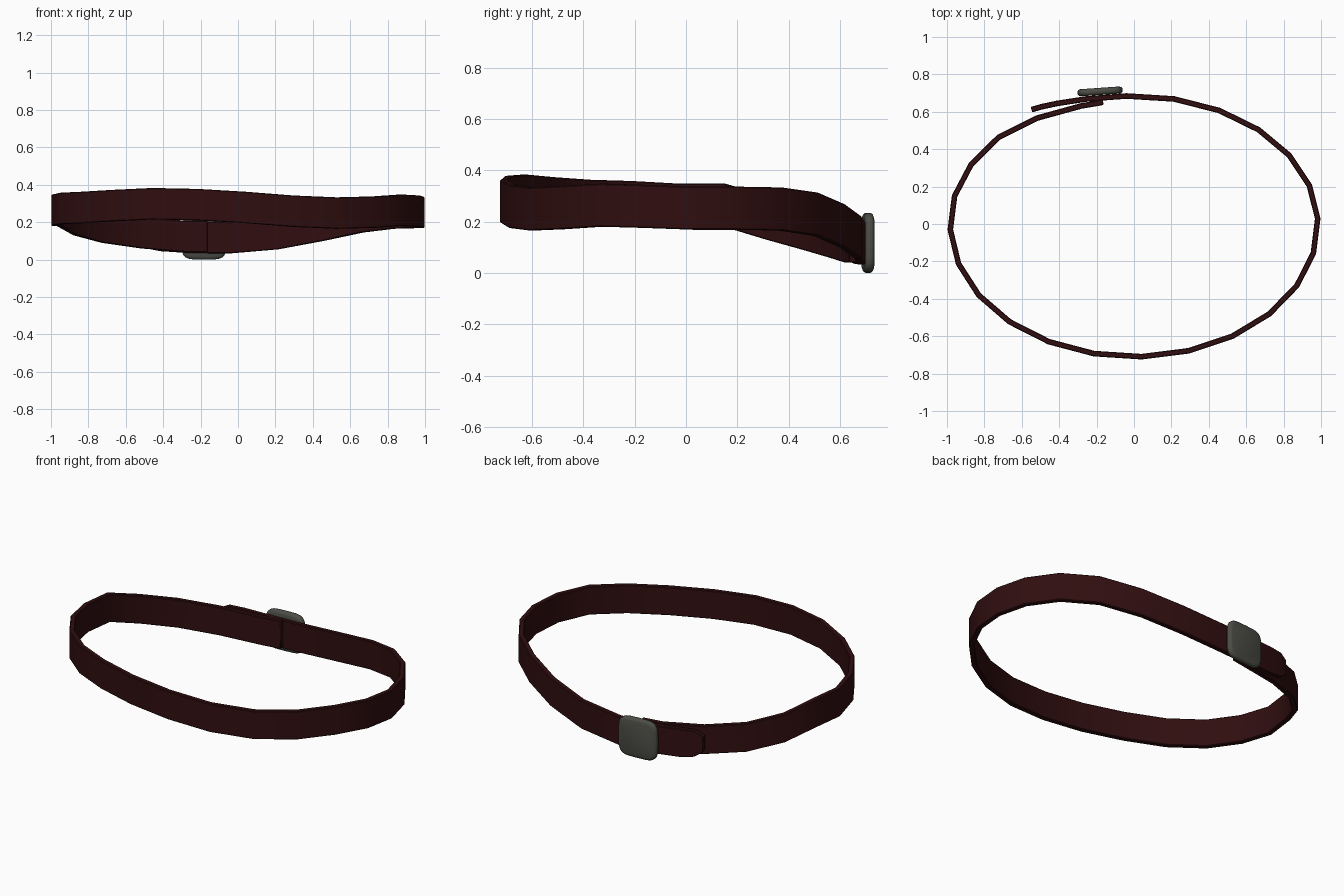
import bpy
from math import cos, sin, radians, pi, copysign
from mathutils import Vector, Matrix

cube = bpy.data.objects.get("Cube")
if cube:
    bpy.data.objects.remove(cube, do_unlink=True)


def material(name, colour):
    mat = bpy.data.materials.new(name)
    mat.use_nodes = True
    mat.diffuse_color = (*colour, 1)
    node = next(n for n in mat.node_tree.nodes if n.type == 'BSDF_PRINCIPLED')
    node.inputs["Base Color"].default_value = (*colour, 1)
    return mat


def loft(name, rings, mat, angle):
    """Skin a row of equal closed rings and cap both ends."""
    count = len(rings[0])
    faces = [tuple(range(count))[::-1]]
    for r in range(len(rings) - 1):
        a, b = r * count, (r + 1) * count
        for i in range(count):
            j = (i + 1) % count
            faces.append((a + i, a + j, b + j, b + i))
    last = (len(rings) - 1) * count
    faces.append(tuple(range(last, last + count)))
    mesh = bpy.data.meshes.new(name)
    mesh.from_pydata([p for ring in rings for p in ring], [], faces)
    mesh.materials.append(mat)
    obj = bpy.data.objects.new(name, mesh)
    bpy.context.collection.objects.link(obj)
    bpy.ops.object.select_all(action='DESELECT')
    obj.select_set(True)
    bpy.context.view_layer.objects.active = obj
    bpy.ops.object.mode_set(mode='EDIT')
    bpy.ops.mesh.select_all(action='SELECT')
    bpy.ops.mesh.normals_make_consistent(inside=False)
    bpy.ops.object.mode_set(mode='OBJECT')
    bpy.ops.object.shade_smooth_by_angle(angle=radians(angle))
    return obj


leather = material("dark red leather", (0.030, 0.0045, 0.005))
metal = material("dull grey metal", (0.072, 0.075, 0.061))

# Strap: an oval path in even steps, overlapping itself at the back
WIDTH, THICK = 0.168, 0.03
step_heights = [.04, .06, .09, .13, .18, .18, .19, .195, .205, .215, .21, .195,
                .175, .165, .17, .18, .175, .168, .168, .165, .145, .10, .055, .033]
# each station: angle, spread from the oval, lower edge height, width factor
stations = [(100, .965, .04, 1)]
for k, height in enumerate(step_heights):
    spread = {0: .965, 1: .98}.get(k, 1)
    stations.append((107.4 + 15 * k, spread, height, 1))
# outer tail with a rounded tip
stations += [(465, 1.01, .035, 1), (474, 1.03, .045, 1),
             (479, 1.045, .055, .92), (482, 1.052, .062, .55)]


def path_point(angle, spread):
    t = radians(angle)
    depth = .685 if sin(t) > 0 else .71
    return Vector((.983 * spread * cos(t), depth * spread * sin(t), 0))


points = [path_point(s[0], s[1]) for s in stations]
rings = []
for i, (angle, spread, low, factor) in enumerate(stations):
    along = points[min(i + 1, len(points) - 1)] - points[max(i - 1, 0)]
    out = Vector((along.y, -along.x, 0)).normalized() * THICK / 2
    middle = points[i] + Vector((0, 0, low + WIDTH / 2))
    up = Vector((0, 0, WIDTH / 2 * factor))
    rings.append([middle - out - up, middle + out - up,
                  middle + out + up, middle - out + up])
strap = loft("belt_strap", rings, leather, 40)
bevel = strap.modifiers.new("soft_edges", 'BEVEL')
bevel.width = .004
bevel.segments = 1
bevel.limit_method = 'ANGLE'
bevel.angle_limit = radians(50)


# Buckle: a rounded square plate with softened rims
def rounded(value):
    return copysign(abs(value) ** .45, value)


outline = [(rounded(cos(2 * pi * i / 32)), rounded(sin(2 * pi * i / 32)))
           for i in range(32)]
layers = [(-.019, .86), (-.015, .95), (-.008, 1), (.008, 1), (.015, .95), (.019, .86)]
rings = [[(.121 * size * x, y, .117 * size * z) for x, z in outline]
         for y, size in layers]
buckle = loft("buckle_plate", rings, metal, 50)
buckle.data.transform(Matrix.Translation((-.182, .709, .117))
                      @ Matrix.Rotation(radians(4), 4, 'Z'))
